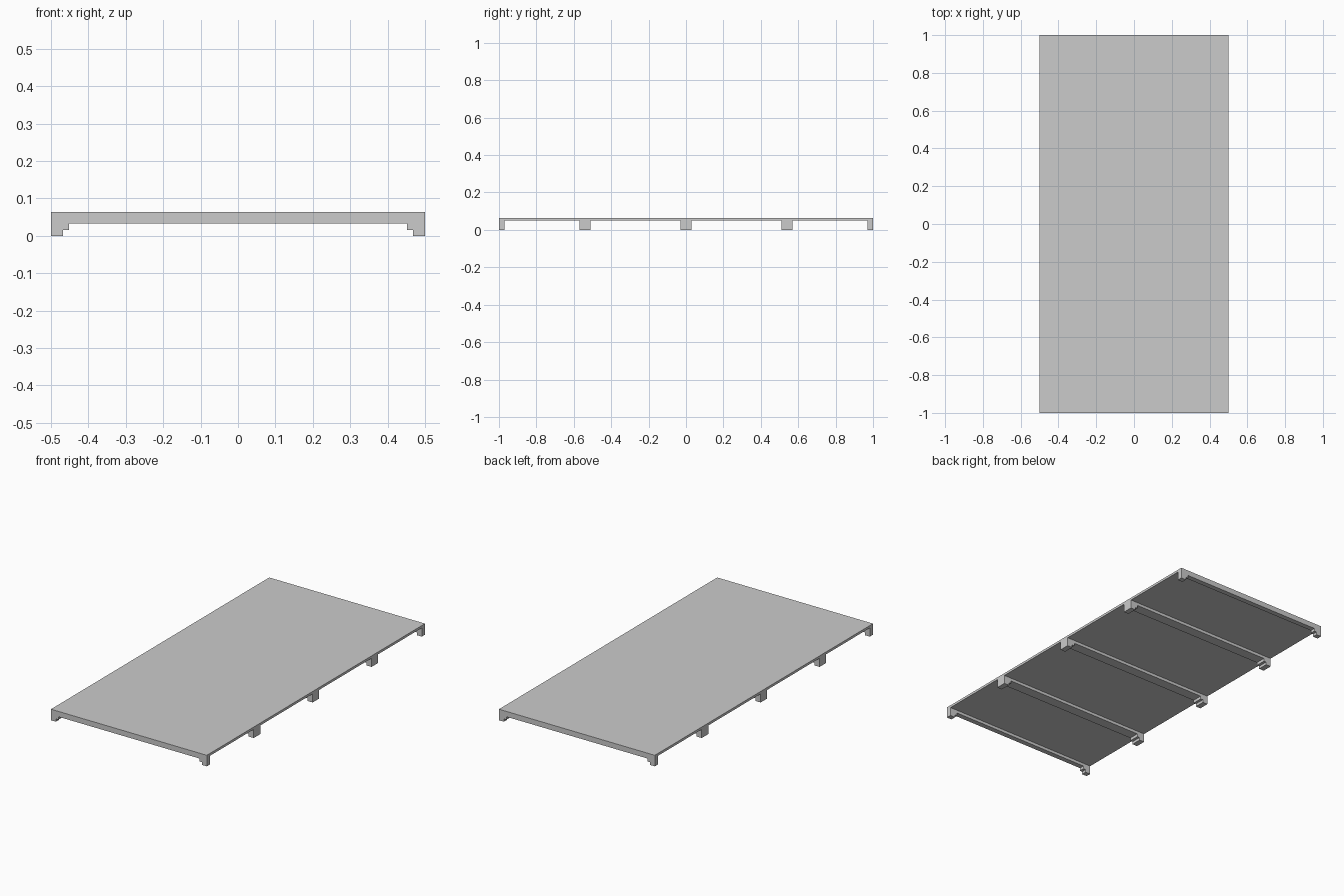
import bpy
import bmesh

cube = bpy.data.objects.get("Cube")
if cube:
    bpy.data.objects.remove(cube, do_unlink=True)

HALF_W, HALF_L = 0.5, 1.0
TOP, STEP = 0.064, 0.016
DECK_BOTTOM = TOP - 0.014


def extrude_profile(name, profile, y0, y1):
    """Extrude a closed x-z profile along y."""
    bm = bmesh.new()
    face = bm.faces.new([bm.verts.new((x, y0, z)) for x, z in profile])
    grown = bmesh.ops.extrude_face_region(bm, geom=[face])["geom"]
    verts = [g for g in grown if isinstance(g, bmesh.types.BMVert)]
    bmesh.ops.translate(bm, verts=verts, vec=(0, y1 - y0, 0))
    bmesh.ops.recalc_face_normals(bm, faces=bm.faces[:])
    mesh = bpy.data.meshes.new(name)
    bm.to_mesh(mesh)
    bm.free()
    obj = bpy.data.objects.new(name, mesh)
    bpy.context.collection.objects.link(obj)
    return obj


# Flat deck panel
deck = [(-HALF_W, DECK_BOTTOM), (HALF_W, DECK_BOTTOM), (HALF_W, TOP), (-HALF_W, TOP)]
extrude_profile("deck", deck, -HALF_L, HALF_L)

# Cross beams with stepped feet, mirrored left to right
half = [(HALF_W, DECK_BOTTOM), (HALF_W, 0), (0.468, 0), (0.468, STEP),
        (0.452, STEP), (0.452, 2 * STEP + 0.001)]
half[-1] = (0.452, 2 * STEP + 0.001)
beam = half + [(-x, z) for x, z in reversed(half)]

beams = {
    "front_beam": (-HALF_L, -0.97),
    "front_middle_beam": (-0.57, -0.51),
    "centre_beam": (-0.03, 0.03),
    "back_middle_beam": (0.51, 0.57),
    "back_beam": (0.97, HALF_L),
}
for name, (y0, y1) in beams.items():
    extrude_profile(name, beam, y0, y1)
